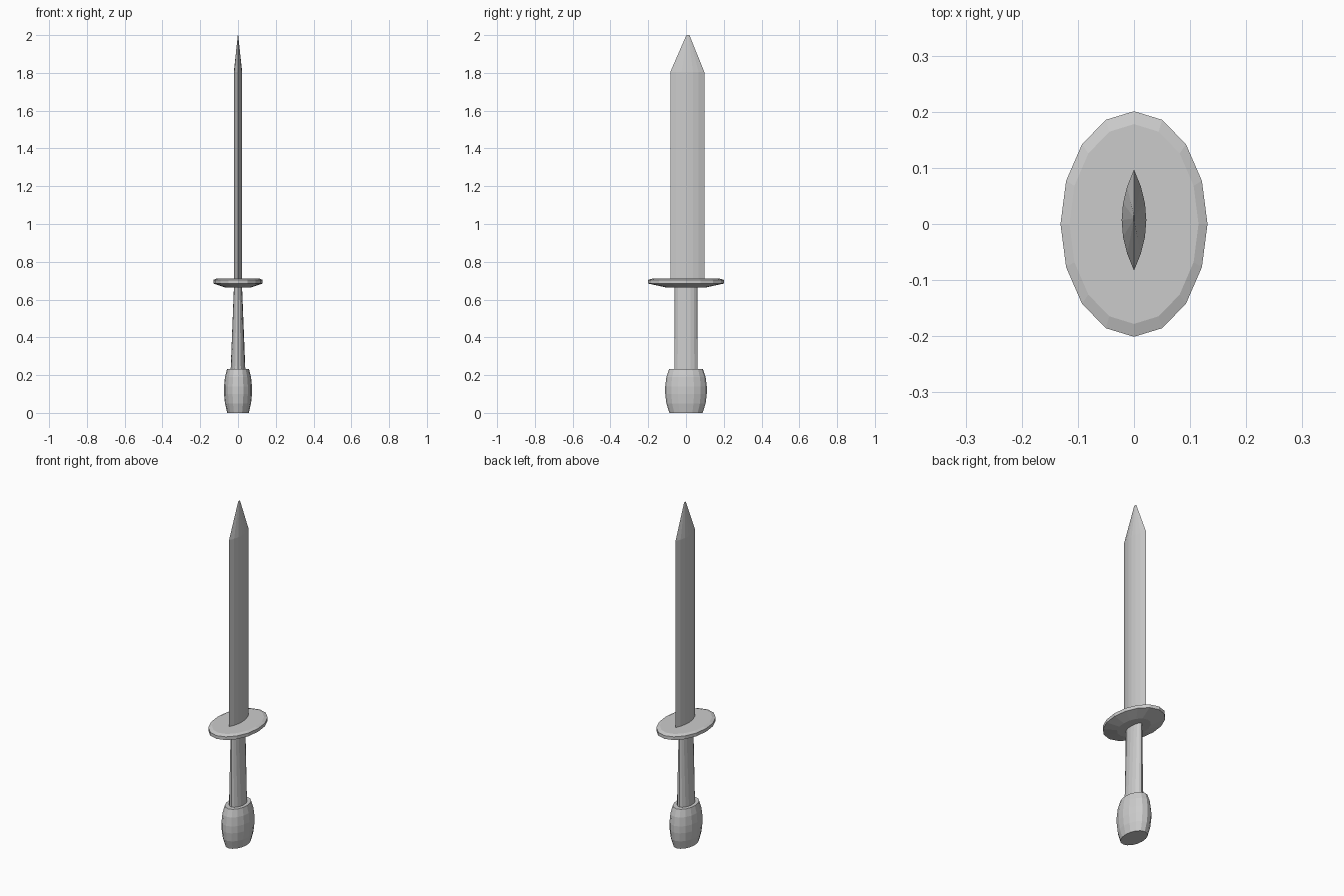
import bpy, bmesh
from math import sin, cos, pi

if "Cube" in bpy.data.objects:
    bpy.data.objects.remove(bpy.data.objects["Cube"])


def loft(name, rings):
    """Skin a stack of equal-sized rings and cap both ends."""
    bm = bmesh.new()
    loops = [[bm.verts.new(p) for p in ring] for ring in rings]
    n = len(loops[0])
    for a, b in zip(loops, loops[1:]):
        for i in range(n):
            j = (i + 1) % n
            bm.faces.new((a[i], a[j], b[j], b[i]))
    bm.faces.new(loops[0][::-1])
    bm.faces.new(loops[-1])
    bmesh.ops.recalc_face_normals(bm, faces=bm.faces)
    mesh = bpy.data.meshes.new(name)
    bm.to_mesh(mesh)
    bm.free()
    obj = bpy.data.objects.new(name, mesh)
    bpy.context.collection.objects.link(obj)
    return obj


def ellipse(rx, ry, z, n=16):
    return [(rx * cos(2 * pi * i / n), ry * sin(2 * pi * i / n), z) for i in range(n)]


def lens(rx, ry, z, y0=0.007, steps=6):
    """Pointed oval with its two sharp edges at +y and -y."""
    ts = [-1 + 2 * i / steps for i in range(steps)]
    right = [(rx * (1 - t * t), y0 + ry * t, z) for t in ts]
    left = [(-rx * (1 - t * t), y0 - ry * t, z) for t in ts]
    return right + left


# Barrel-shaped pommel
loft("pommel", [ellipse(rx, ry, z) for rx, ry, z in (
    (0.057, 0.088, 0.0), (0.069, 0.104, 0.05), (0.074, 0.110, 0.10),
    (0.074, 0.110, 0.14), (0.069, 0.104, 0.19), (0.058, 0.090, 0.232))])

# Grip, thinner towards the guard
loft("grip", [ellipse(0.040, 0.062, 0.20), ellipse(0.021, 0.061, 0.68)])

# Oval guard with a bevelled underside
loft("guard", [ellipse(rx, ry, z) for rx, ry, z in (
    (0.070, 0.110, 0.665), (0.131, 0.201, 0.685),
    (0.131, 0.201, 0.704), (0.115, 0.178, 0.711))])

# Two-edged blade with a tapered tip
loft("blade", [lens(0.022, 0.090, 0.70), lens(0.022, 0.090, 1.805),
               lens(0.001, 0.008, 2.0, 0.010)])
